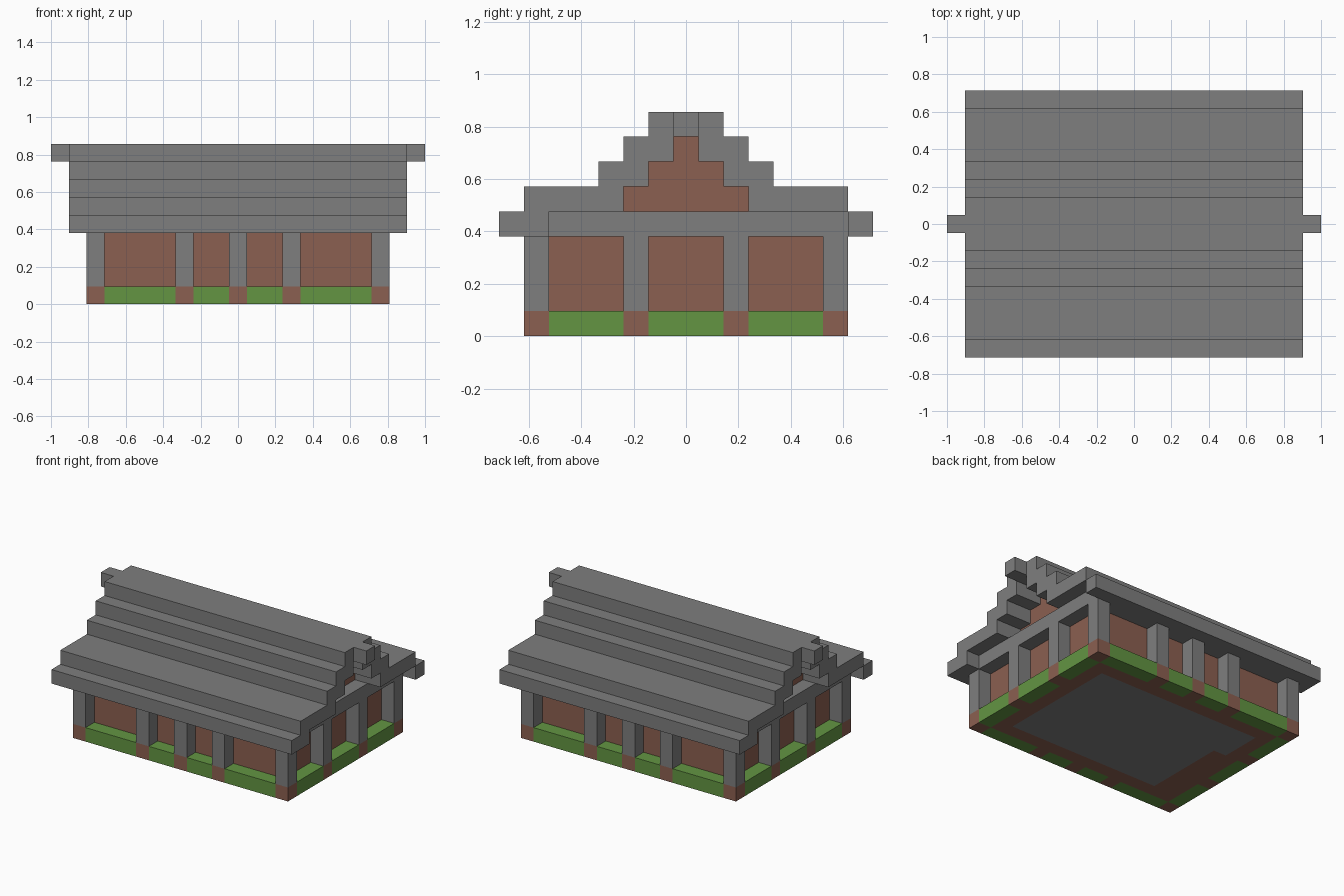
import bpy, bmesh

U = 2 / 21  # one building block

cube = bpy.data.objects.get("Cube")
if cube:
    bpy.data.objects.remove(cube, do_unlink=True)


def material(name, rgb):
    m = bpy.data.materials.new(name)
    m.use_nodes = True
    m.diffuse_color = (*rgb, 1)
    bsdf = m.node_tree.nodes["Principled BSDF"]
    bsdf.inputs["Base Color"].default_value = (*rgb, 1)
    bsdf.inputs["Roughness"].default_value = 0.9
    return m


STONE = material("grey stone", (0.21, 0.21, 0.21))
CLAY = material("brown clay", (0.26, 0.115, 0.082))
GRASS = material("green hedge", (0.125, 0.30, 0.055))


def finish(name, bm, mat):
    bmesh.ops.recalc_face_normals(bm, faces=bm.faces)
    bmesh.ops.scale(bm, vec=(U, U, U), verts=bm.verts)
    mesh = bpy.data.meshes.new(name)
    bm.to_mesh(mesh)
    bm.free()
    mesh.materials.append(mat)
    ob = bpy.data.objects.new(name, mesh)
    bpy.context.collection.objects.link(ob)
    return ob


def box(name, x, y, z, mat):
    """Box from (min, max) pairs in block units."""
    bm = bmesh.new()
    bmesh.ops.create_cube(bm, size=1)
    for v in bm.verts:
        v.co = [(a + b) / 2 + c * (b - a) for (a, b), c in zip((x, y, z), v.co)]
    return finish(name, bm, mat)


def extrude_x(name, outline, x0, x1, mat):
    """Extrude a (y, z) outline along x."""
    bm = bmesh.new()
    face = bm.faces.new([bm.verts.new((x0, y, z)) for y, z in outline])
    new = bmesh.ops.extrude_face_region(bm, geom=[face])["geom"]
    verts = [g for g in new if isinstance(g, bmesh.types.BMVert)]
    bmesh.ops.translate(bm, vec=(x1 - x0, 0, 0), verts=verts)
    return finish(name, bm, mat)


def stairs(start, z, widths):
    """Stepped line climbing one block at each half-width."""
    pts = [(start, z)]
    for w in widths:
        pts += [(w, z), (w, z + 1)]
        z += 1
    return pts


def mirrored(half):
    return half + [(-y, z) for y, z in reversed(half)]


# Stepped roof shell, open underneath
outer = [(6.5, 5), (6.5, 6), (3.5, 6), (3.5, 7), (2.5, 7), (2.5, 8), (1.5, 8), (1.5, 9)]
inner = [(2.5, 5), (2.5, 6), (1.5, 6), (1.5, 7), (0.5, 7), (0.5, 8)]
extrude_x("roof", mirrored(outer) + list(reversed(mirrored(inner))), -9.5, 9.5, STONE)

# Eaves, ridge beam ends and corner brackets
for s, side in ((-1, "front"), (1, "back")):
    box(f"{side}_eave", (-9.5, 9.5), sorted((6.5 * s, 7.5 * s)), (4, 5), STONE)
    box(f"{side}_beam", (-8.5, 8.5), sorted((5.5 * s, 6.5 * s)), (4, 5), STONE)
    end = "left" if s > 0 else "right"
    xs = sorted((7.5 * s, 8.5 * s))
    box(f"{end}_beam", xs, (-5.5, 5.5), (4, 5), STONE)
    tip = sorted((8.5 * s, 9.5 * s))
    box(f"{end}_bracket", tip, sorted((-6.5 * s, -5.5 * s)), (4, 5), STONE)
    box(f"{end}_ridge_end", sorted((9.5 * s, 10.5 * s)), (-0.5, 0.5), (8, 9), STONE)

    # Walls, with a stepped gable at each end
    gable = [(5.5, 0)] + stairs(5.5, 5, (2.5, 1.5, 0.5))
    extrude_x(f"{end}_gable_wall", mirrored(gable), *sorted((6.5 * s, 7.5 * s)), CLAY)
    box(f"{side}_wall", (-6.5, 6.5), sorted((4.5 * s, 5.5 * s)), (0, 5), CLAY)

# Floor with a footing strip inside the right wall
box("floor", (-5.5, 6.5), (-4.5, 4.5), (0, 1), STONE)
box("floor_strip", (-6.5, -5.5), (1.5, 4.5), (0, 1), STONE)
box("inner_footing", (-6.5, -5.5), (-4.5, 1.5), (0, 1), CLAY)


def post(name, x, y):
    xs, ys = (x - 0.5, x + 0.5), (y - 0.5, y + 0.5)
    box(f"{name}_foot", xs, ys, (0, 1), CLAY)
    box(f"{name}_shaft", xs, ys, (1, 4), STONE)


# Posts around the porch and hedges filling the gaps between them
long_side = (-8, -3, 0, 3, 8)
short_side = (-6, -2, 2, 6)
for s, side, end in ((-1, "front", "right"), (1, "back", "left")):
    for i, x in enumerate(long_side):
        post(f"{side}_post_{i}", x, 6 * s)
    for i, y in enumerate(short_side[1:-1]):
        post(f"{end}_post_{i}", 8 * s, y)
    for i, (a, b) in enumerate(zip(long_side, long_side[1:])):
        box(f"{side}_hedge_{i}", (a + 0.5, b - 0.5), sorted((5.5 * s, 6.5 * s)), (0, 1), GRASS)
    for i, (a, b) in enumerate(zip(short_side, short_side[1:])):
        box(f"{end}_hedge_{i}", sorted((7.5 * s, 8.5 * s)), (a + 0.5, b - 0.5), (0, 1), GRASS)
